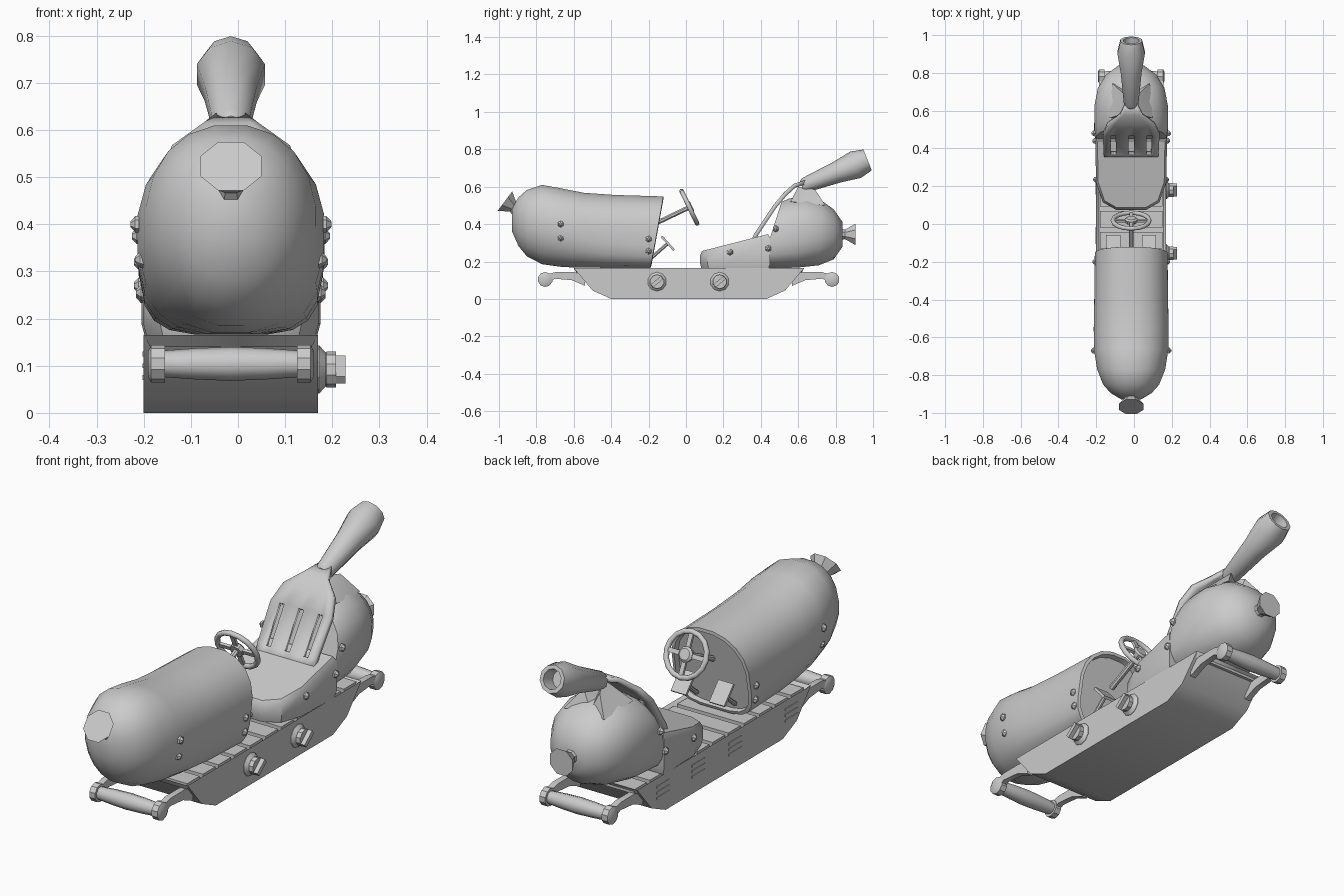
import bpy, bmesh, math
from mathutils import Vector, Matrix

cube = bpy.data.objects.get("Cube")
if cube:
    bpy.data.objects.remove(cube, do_unlink=True)

CX = -0.015   # centre line of the vehicle body
CY = 0.014    # middle of the tray

grey = bpy.data.materials.new("plain_grey")
grey.use_nodes = True
grey.diffuse_color = (0.6, 0.6, 0.6, 1)
grey.node_tree.nodes["Principled BSDF"].inputs["Base Color"].default_value = (0.6, 0.6, 0.6, 1)


def finish(name, bm, angle=35):
    bmesh.ops.recalc_face_normals(bm, faces=bm.faces)
    mesh = bpy.data.meshes.new(name)
    bm.to_mesh(mesh)
    bm.free()
    mesh.materials.append(grey)
    ob = bpy.data.objects.new(name, mesh)
    bpy.context.collection.objects.link(ob)
    bpy.ops.object.select_all(action='DESELECT')
    ob.select_set(True)
    bpy.context.view_layer.objects.active = ob
    bpy.ops.object.shade_smooth_by_angle(angle=math.radians(angle))
    return ob


def skin(name, rings, angle=35):
    """Bridge matching rings of points and cap both ends."""
    bm = bmesh.new()
    loops = [[bm.verts.new(p) for p in ring] for ring in rings]
    n = len(loops[0])
    for a, b in zip(loops, loops[1:]):
        for i in range(n):
            j = (i + 1) % n
            bm.faces.new((a[i], a[j], b[j], b[i]))
    bm.faces.new(loops[0])
    bm.faces.new(loops[-1])
    return finish(name, bm, angle)


def lathe(name, origin, axis, profile, n=8, angle=35):
    """Turn (distance, radius) pairs around an axis."""
    rot = Vector(axis).to_track_quat('Z', 'Y').to_matrix()
    turn = [2 * math.pi * (i + 0.5) / n for i in range(n)]
    rings = [[Vector(origin) + rot @ Vector((r * math.cos(t), r * math.sin(t), d)) for t in turn]
             for d, r in profile]
    return skin(name, rings, angle)


def prism(name, pts, x0, x1):
    """Extrude a (y, z) outline across x."""
    return skin(name, [[(x, y, z) for y, z in pts] for x in (x0, x1)])


def box(name, centre, size, rot=None):
    bm = bmesh.new()
    m = Matrix.Translation(centre) @ (rot or Matrix()) @ Matrix.Diagonal((*size, 1))
    bmesh.ops.create_cube(bm, size=1, matrix=m)
    return finish(name, bm)


def sausage(name, sections, n=20):
    """Sections: y, top, bottom, half width, lower-half squareness, lean."""
    rings = []
    for y, top, bottom, w, low, lean in sections:
        mid, ring = (top + bottom) / 2, []
        for i in range(n):
            t = 2 * math.pi * (i + 0.5) / n
            c, s = math.cos(t), math.sin(t)
            e = low if s < 0 else 0.9
            x = math.copysign(abs(c) ** e, c) * w
            z = mid + math.copysign(abs(s) ** e, s) * (top - bottom) / 2
            ring.append((CX + x, y + lean * (z - 0.36), z))
        rings.append(ring)
    return skin(name, rings, 48)


# Front body, with a recessed dashboard face
sausage("front_body", [
    (-.93, .49, .36, .05, 1, 0), (-.895, .545, .28, .11, 1, 0), (-.85, .585, .225, .15, 1, 0),
    (-.77, .612, .183, .182, 1, 0), (-.66, .592, .168, .2, .9, 0), (-.55, .57, .165, .2, .75, 0),
    (-.4, .558, .165, .197, .6, .08), (-.155, .55, .165, .194, .5, .18),
    (-.152, .535, .178, .18, .5, .18), (-.175, .53, .183, .175, .5, .18)])

# Rear body behind the seat
sausage("rear_body", [
    (.46, .52, .168, .188, .6, .32), (.5, .54, .165, .197, .6, .3), (.62, .543, .165, .197, .7, .16),
    (.72, .525, .178, .178, .9, .05), (.79, .48, .21, .135, 1, 0), (.838, .41, .28, .07, 1, 0)])

# Tied ends of the two bodies
knot = [(0, .04), (.03, .032), (.042, .04), (.085, .07)]
lathe("front_knot", (CX, -.9, .472), (0, -.8, .6), knot)
lathe("rear_knot", (CX, .82, .345), (0, 1, 0), [(d, r * .87) for d, r in knot])

# Split skin flaps on top of the rear body
for side, sx in (("left", 1), ("right", -1)):
    bm = bmesh.new()
    for x, y, z in ((.0, .6, .6), (.04, .69, .585), (.1, .745, .5), (.115, .56, .52),
                    (0, .7, .5), (0, .56, .5)):
        bm.verts.new((CX + sx * x, y, z))
    bmesh.ops.convex_hull(bm, input=bm.verts)
    finish(side + "_skin_flap", bm)

# Tray with a recessed top
outline = [(-.6, .165), (-.5, .045), (-.4, 0), (.43, 0), (.53, .045), (.632, .165)]
tray = prism("tray", outline, -.2, .17)
bm = bmesh.new()
bm.from_mesh(tray.data)
bm.faces.ensure_lookup_table()
top = max(bm.faces, key=lambda f: f.calc_center_median().z)
bmesh.ops.inset_region(bm, faces=[top], thickness=.02)
bmesh.ops.translate(bm, verts=top.verts, vec=(0, 0, -.025))
bm.to_mesh(tray.data)
bm.free()

# Grate slats
for i in range(11):
    box("grate_slat", (CX, -.53 + i * .111, .149), (.33, .088, .02))

# Vent slits on the right side
for y in (-.46, -.06, .2, .45):
    for k in range(3):
        box("vent_slit", (-.2, y, .075 + .025 * k), (.006, .09, .01))

# Carrying handles at both ends
arm = [(-.76, .125), (-.7, .143), (-.6, .143), (-.54, .13), (-.54, .07), (-.61, .1),
       (-.7, .108), (-.75, .085)]
for end, f in (("front", 1), ("rear", -1)):
    yc = CY - f * .767
    for sx in (-1, 1):
        x = CX + sx * .156
        prism(end + "_handle_arm", [(CY + f * (y - CY), z) for y, z in arm], x - .014, x + .014)
        lathe(end + "_handle_cap", (CX + sx * .14, yc, .104), (sx, 0, 0),
              [(0, .04), (.029, .04), (.036, .026)], 10)
    lathe(end + "_handle_bar", (CX - .145, yc, .104), (1, 0, 0),
          [(0, .028), (.07, .033), (.145, .036), (.22, .033), (.29, .028)], 10, 40)

# Control knobs on the left side
for y in (-.155, .18):
    lathe("knob", (.168, y, .092), (1, 0, 0),
          [(0, .051), (.004, .051), (.018, .036), (.02, .038), (.04, .038)], 10)
    box("knob_grip", (.215, y, .092), (.026, .07, .02), Matrix.Rotation(math.radians(40), 4, 'X'))

# Seat cushion with a sloping top
half = [(.08, .075), (.15, .115), (.186, .22), (.19, .45)]
plan = half + [(-x, y) for x, y in reversed(half)]


def seat_ring(scale, height):
    return [(CX + x * scale, .26 + (y - .26) * scale, height(y)) for x, y in plan]


skin("seat", [seat_ring(.96, lambda y: .162), seat_ring(1, lambda y: .19),
              seat_ring(1, lambda y: .232 + (y - .07) * .24),
              seat_ring(.94, lambda y: .255 + (y - .07) * .24)])

# Slotted spatula blade as the backrest
cols = [-1, -.73, -.55, -.1, .1, .55, .73, 1]
rows = [(.35, .29, .14), (.375, .345, .145), (.475, .495, .15), (.53, .56, .125),
        (.58, .605, .06), (.64, .625, .032)]
bm = bmesh.new()
grid = [[bm.verts.new((CX + c * w, y, z)) for c in cols] for y, z, w in rows]
for r in range(len(rows) - 1):
    for c in range(len(cols) - 1):
        if r == 1 and c % 2:
            continue
        bm.faces.new((grid[r][c], grid[r][c + 1], grid[r + 1][c + 1], grid[r + 1][c]))
blade = finish("spatula_blade", bm)
solid = blade.modifiers.new("thickness", 'SOLIDIFY')
solid.thickness = .022
solid.offset = 0

# Hollow spatula handle
lathe("spatula_handle", (CX, .62, .602), (0, .928, .373),
      [(0, .03), (.015, .04), (.2, .058), (.31, .076), (.378, .06), (.378, .043), (.31, .04)], 10, 40)

# Steering wheel, spokes and column
axis = Vector((0, .9, .43)).normalized()
hub = Vector((CX, .018, .49))
tilt = axis.to_track_quat('Z', 'Y').to_matrix().to_4x4()
lathe("steering_column", (CX, -.17, .4), axis, [(0, .013), (.2, .013)])
lathe("steering_hub", hub - axis * .012, axis, [(0, .03), (.02, .034), (.028, .025)], 10)
for k in range(2):
    box("wheel_spoke", hub, (.2, .02, .012), tilt @ Matrix.Rotation(k * math.pi / 2, 4, 'Z'))
turn = [2 * math.pi * i / 16 for i in range(17)]
bm = bmesh.new()
loops = [[bm.verts.new(hub + tilt.to_3x3() @ Vector((
    (.097 + .012 * math.cos(b)) * math.cos(a), (.097 + .012 * math.cos(b)) * math.sin(a),
    .012 * math.sin(b)))) for b in turn[:-1:2]] for a in turn[:-1]]
for i in range(16):
    for j in range(8):
        p, q, k = loops[i], loops[(i + 1) % 16], (j + 1) % 8
        bm.faces.new((p[j], q[j], q[k], p[k]))
finish("steering_wheel", bm, 50)

# Pedals
slope = Matrix.Rotation(math.radians(-48), 4, 'X')
for sx in (-1, 1):
    x = CX + sx * .095
    box("pedal_pad", (x, -.097, .297), (.075, .1, .012), slope)
    lathe("pedal_stem", (x, -.19, .215), (0, .75, .66), [(0, .01), (.12, .01)])

# Studs along both sides
for y, z, w in ((-.67, .4, .195), (-.67, .325, .185), (-.2, .32, .188), (-.2, .255, .183),
                (.235, .25, .183), (.48, .375, .192), (.44, .27, .188)):
    for sx in (-1, 1):
        lathe("stud", (CX + sx * w, y, z), (sx, 0, 0), [(0, .018), (.008, .017), (.018, .006)], 6)
